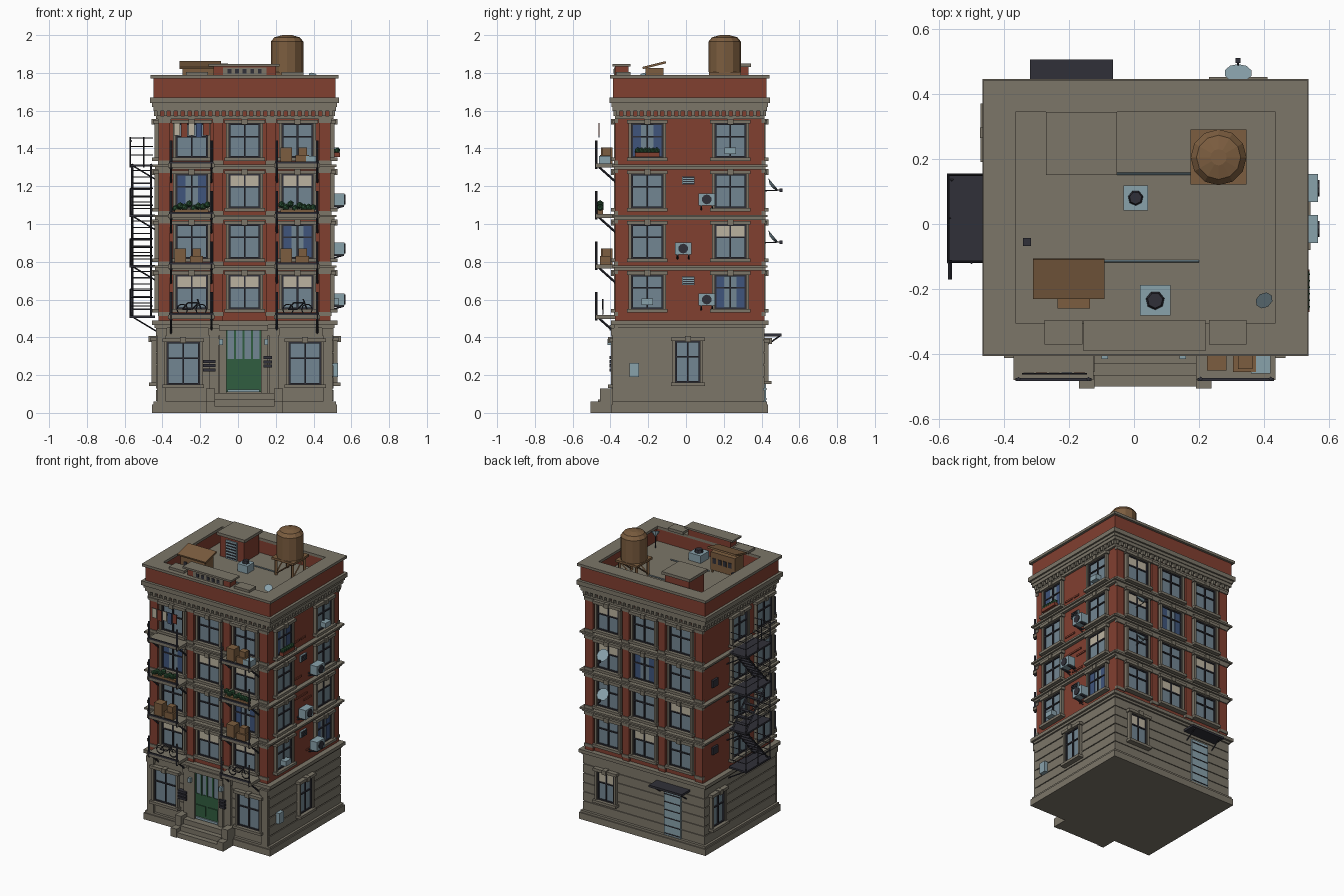
import bpy, bmesh, math, random
from mathutils import Matrix, Vector

random.seed(4)
if "Cube" in bpy.data.objects:
    bpy.data.objects.remove(bpy.data.objects["Cube"], do_unlink=True)


def material(name, *rgb):
    mat = bpy.data.materials.new(name)
    mat.use_nodes = True
    mat.diffuse_color = (*rgb, 1)
    shader = mat.node_tree.nodes["Principled BSDF"]
    shader.inputs["Base Color"].default_value = (*rgb, 1)
    shader.inputs["Roughness"].default_value = .9
    return mat


stone = material("stone", .2, .18, .14)
brick = material("brick", .22, .05, .03)
iron = material("dark_iron", .03, .03, .04)
wood = material("wood", .2, .11, .05)
glass = material("window_glass", .17, .24, .29)
metal = material("pale_metal", .25, .36, .41)
green = material("green_paint", .03, .11, .05)
leaf = material("leaf", .02, .07, .03)
cream = material("cream_cloth", .5, .45, .35)
blue = material("blue_cloth", .05, .09, .2)

parts = {}
WORLD = Matrix()


def paint(part, mat, make):
    bm, mats = parts.setdefault(part, (bmesh.new(), []))
    if mat not in mats:
        mats.append(mat)
    for vert in make(bm)["verts"]:
        for face in vert.link_faces:
            face.material_index = mats.index(mat)


def box(part, mat, x0, x1, y0, y1, z0, z1, frame=WORLD):
    place = Matrix.Translation(((x0 + x1) / 2, (y0 + y1) / 2, (z0 + z1) / 2))
    scale = Matrix.Diagonal((x1 - x0, y1 - y0, z1 - z0, 1))
    paint(part, mat, lambda bm: bmesh.ops.create_cube(bm, size=1, matrix=frame @ place @ scale))


def beam(part, mat, a, b, r1=.004, r2=None, sides=4, frame=WORLD):
    a, b = frame @ Vector(a), frame @ Vector(b)
    turn = (b - a).to_track_quat("Z", "Y").to_matrix().to_4x4()
    paint(part, mat, lambda bm: bmesh.ops.create_cone(
        bm, cap_ends=True, segments=sides, radius1=r1, radius2=r1 if r2 is None else r2,
        depth=(b - a).length, matrix=Matrix.Translation((a + b) / 2) @ turn))


def bush(part, x, y, z, r):
    paint(part, leaf, lambda bm: bmesh.ops.create_icosphere(
        bm, subdivisions=1, radius=r, matrix=Matrix.Translation((x, y, z))))


X0, X1, Y0, Y1 = -.42, .49, -.36, .4


def slab(part, mat, grow, z0, z1):
    box(part, mat, X0 - grow, X1 + grow, Y0 - grow, Y1 + grow, z0, z1)


# Wall frames: local x runs along the wall, local -y points outward
def wall(x, y, degrees):
    return Matrix.Translation((x, y, 0)) @ Matrix.Rotation(math.radians(degrees), 4, "Z")


front, right = wall(0, Y0, 0), wall(X1, 0, 90)
back, left = wall(0, Y1, 180), wall(X0, 0, -90)
floors = [.5 + .267 * k for k in range(4)]
bays = (-.245, .035, .315)


def window(part, frame, u, z, style="plain", w=.165, h=.18, out=0):
    def piece(mat, xa, xb, depth, za, zb):
        box(part, mat, u + xa, u + xb, -out - depth, 0, z + za, z + zb, frame)
    half = w / 2
    piece(glass, -half, half, .004, 0, h)
    if style == "blind":
        piece(cream, -half, half, .007, h * .62, h)
    for s in (-1, 1):
        if style == "curtain":
            piece(blue, *sorted((s * half, s * half * .4)), .007, 0, h)
        piece(iron, *sorted((s * half, s * (half - .008))), .013, 0, h)
        piece(stone, *sorted((s * half, s * (half + .016))), .022, 0, h)
    for za in (0, h * .6, h - .008):
        piece(iron, -half, half, .012, za, za + .008)
    piece(iron, -.004, .004, .012, 0, h)
    piece(stone, -half - .025, half + .025, .03, h, h + .02)
    piece(stone, -.016, .016, .038, h - .004, h + .026)
    piece(stone, -half - .025, half + .025, .036, -.018, 0)


# Ground floor: plinth and rusticated courses
slab("plinth", stone, .035, 0, .045)
slab("plinth", stone, .028, .045, .06)
slab("ground_floor_core", stone, .009, .05, .47)
for k in range(6):
    slab("stone_courses", stone, .015, .063 + k * .065, .122 + k * .065)
slab("ground_cornice", stone, .022, .45, .465)
slab("ground_cornice", stone, .036, .465, .488)

# Brick storeys, belts and pilasters
slab("brick_walls", brick, 0, .48, 1.68)
for z in floors[1:]:
    slab("belt_courses", stone, .02, z - .012, z + .002)
    slab("belt_courses", stone, .032, z + .002, z + .014)
for frame, side in ((front, 1), (back, -1)):
    for x, w in ((-.39, .06), (-.105, .05), (.175, .05), (.46, .06)):
        u = x * side
        for z in floors:
            box("pilasters", brick, u - w / 2, u + w / 2, -.016, 0, z - .01, z + .25, frame)
            for za in (z + .014, z + .235):
                box("pilaster_blocks", stone, u - w / 2 - .004, u + w / 2 + .004, -.022, 0, za, za + .02, frame)
for x in (-.405, -.125, .19, .475):
    box("ground_pilasters", stone, x - .025, x + .025, -.03, 0, .06, .45, front)
    box("ground_pilasters", stone, x - .03, x + .03, -.037, 0, .41, .45, front)

# Main cornice with dentils
for grow, za, zb in ((.015, 1.555, 1.572), (.028, 1.598, 1.62), (.034, 1.62, 1.64), (.046, 1.64, 1.67)):
    slab("main_cornice", stone, grow, za, zb)
for frame, a, b in ((front, X0, X1), (back, -X1, -X0), (right, Y0, Y1), (left, -Y1, -Y0)):
    count = round((b - a) / .036)
    for k in range(count + 1):
        u = a + (b - a) * k / count
        box("dentils", stone, u - .009, u + .009, -.024, 0, 1.572, 1.6, frame)

# Parapet: four walls with a wide cap around the sunken roof
slab("roof_deck", stone, .02, 1.665, 1.682)
for part, mat, grow, inset, za, zb in (("parapet", brick, .027, .05, 1.67, 1.772),
                                       ("parapet_cap", stone, .043, .055, 1.77, 1.788)):
    xa, xb, ya, yb = X0 - grow, X1 + grow, Y0 - grow, Y1 + grow
    box(part, mat, xa, xb, ya, Y0 + inset, za, zb)
    box(part, mat, xa, xb, Y1 - inset, yb, za, zb)
    box(part, mat, xa, X0 + inset, Y0 + inset, Y1 - inset, za, zb)
    box(part, mat, X1 - inset, xb, Y0 + inset, Y1 - inset, za, zb)
box("parapet_crest", brick, -.13, .2, -.375, -.305, 1.78, 1.835)
box("parapet_crest", stone, -.155, .22, -.39, -.295, 1.833, 1.846)
box("parapet_crest", stone, -.08, .15, -.381, -.37, 1.79, 1.828)
for k in range(5):
    box("crest_slots", iron, -.055 + k * .04, -.035 + k * .04, -.385, -.38, 1.797, 1.82)
for x in (-.217, .288):
    box("crest_wings", stone, x - .058, x + .058, -.37, -.295, 1.785, 1.805)

# Windows on every side
styles = (("blind", "blind", "blind"), ("plain", "plain", "curtain"),
          ("curtain", "blind", "blind"), ("plain", "plain", "plain"))
back_styles = (("plain", "blind", "plain"), ("blind", "plain", "plain"),
               ("plain", "curtain", "blind"), ("plain", "plain", "blind"))
side_styles = (("plain", "curtain"), ("plain", "blind"), ("plain", "plain"), ("curtain", "plain"))
for k, z in enumerate(floors):
    for c, x in enumerate(bays):
        window("front_windows", front, x, z + .05, styles[k][c])
        window("back_windows", back, -x, z + .05, back_styles[k][c])
    for c, y in enumerate((-.205, .235)):
        window("right_windows", right, y, z + .05, side_styles[k][c])
    for u in (-.02, .25):
        window("left_windows", left, u, z + .05, random.choice(("plain", "blind")))
for x in (-.29, .355):
    window("front_ground_windows", front, x, .15, w=.17, h=.225, out=.016)
window("right_ground_window", right, .01, .16, w=.13, h=.22, out=.016)
window("left_ground_window", left, -.28, .16, w=.13, h=.22, out=.016)
window("back_ground_window", back, -.32, .17, "blind", w=.13, h=.2, out=.016)

# Entrance door and steps
for x in (-.08, .14):
    box("door_surround", stone, x - .018, x + .018, -.035, 0, .06, .45, front)
box("door_surround", stone, -.1, .16, -.045, 0, .435, .465, front)
box("entrance_door", glass, -.062, .122, -.02, 0, .28, .435, front)
box("entrance_door", green, -.062, .122, -.024, 0, .11, .285, front)
for k in range(5):
    x = -.06 + k * .045
    box("entrance_door", green, x - .005, x + .005, -.027, 0, .28, .435, front)
for x in (-.055, .04):
    box("door_panels", green, x, x + .075, -.03, -.02, .14, .21, front)
box("door_kick_plate", metal, -.055, .115, -.032, -.02, .11, .125, front)
for k in range(3):
    box("front_steps", stone, -.125, .195, -.5 + k * .035, Y0, 0, .035 * (k + 1))
for x in (-.145, .215):
    box("step_cheeks", stone, x - .024, x + .024, -.505, Y0, 0, .06)
    box("step_cheeks", stone, x - .024, x + .024, -.455, Y0, 0, .13)
for x, z in ((-.15, .25), (.15, .27)):
    for k in range(3):
        box("mail_boxes", iron, x - .035 if x < 0 else x - .015, x + .03, -.045, 0, z + k * .022 - .03, z + k * .022 - .014, front)
for x in (-.09, .15):
    box("door_lamps", metal, x - .01, x + .01, -.055, -.03, .36, .39, front)

# Back door and canopy
box("back_door", metal, .125, .255, -.024, 0, .03, .37, back)
for k in range(6):
    box("back_door", iron, .13, .25, -.028, -.02, .07 + k * .055, .075 + k * .055, back)
box("back_canopy", iron, .065, .32, -.105, 0, .405, .42, back)
for u in (.09, .295):
    beam("back_canopy", iron, (u, -.1, .41), (u, 0, .34), frame=back)


# Balcony contents
def bicycle(x, z):
    y = -.44
    for cx in (x - .05, x + .05):
        rim = [(cx + .028 * math.cos(t * math.pi / 5), y, z + .03 + .028 * math.sin(t * math.pi / 5)) for t in range(11)]
        for a, b in zip(rim, rim[1:]):
            beam("bicycles", iron, a, b, .003)
    path = [(x - .05, y, z + .03), (x - .02, y, z + .065), (x + .035, y, z + .065), (x, y, z + .03)]
    for a, b in zip(path, path[1:] + path[:1]):
        beam("bicycles", iron, a, b)
    beam("bicycles", iron, (x + .05, y, z + .03), (x + .03, y, z + .085))


def crates(x, z):
    box("crates", wood, x - .09, x - .03, -.45, -.39, z, z + .085)
    box("crates", wood, x - .01, x + .06, -.455, -.4, z, z + .045)
    box("crates", wood, x + .005, x + .05, -.445, -.4, z + .045, z + .085)


def planter(x, z):
    box("planters", wood, x - .09, x + .09, -.47, -.44, z, z + .025)
    for k in range(8):
        bush("plants", x - .085 + k * .024, -.455, z + random.uniform(.03, .055), .02)


def laundry(x, z):
    beam("laundry", iron, (x - .1, -.46, z + .215), (x + .1, -.46, z + .215), .002)
    for k, mat in enumerate((cream, brick, cream, blue, brick)):
        a = x - .095 + k * .039
        box("laundry", mat, a, a + .033, -.463, -.457, z + .15 - .012 * (k % 2), z + .215)


contents = ((bicycle, bicycle), (crates, crates), (planter, planter), (laundry, crates))
for z, props in zip(floors, contents):
    for x, prop in zip((bays[0], bays[2]), props):
        box("balcony_slabs", stone, x - .125, x + .12, -.48, Y0, z - .002, z + .018)
        box("balcony_rails", iron, x - .12, x + .115, -.482, -.474, z + .018, z + .03)
        for s in (-.11, .105):
            beam("balcony_rails", iron, (x + s, -.476, z - .01), (x + s, -.476, z + .14), .007)
            beam("balcony_brackets", iron, (x + s, -.46, z), (x + s, Y0 - .01, z - .08), .006)
        prop(x, z + .018)
box("balcony_cooler", metal, .36, .42, -.46, -.4, 1.32, 1.36)

# Right wall fittings
for y, z in ((.11, 1.13), (-.015, .87), (.11, .6)):
    box("air_conditioners", metal, X1 + .02, X1 + .075, y - .043, y + .043, z - .032, z + .032)
    beam("air_conditioners", iron, (X1 + .07, y, z), (X1 + .08, y, z), .026, sides=10)
    for s in (-.03, .03):
        beam("unit_brackets", iron, (X1, y + s, z - .055), (X1 + .07, y + s, z - .035))
        box("unit_brackets", iron, X1, X1 + .07, y + s - .004, y + s + .004, z - .04, z - .032)
for z in (.7, 1.23):
    box("wall_vents", metal, X1, X1 + .012, -.02, .045, z - .022, z + .022)
    for k in range(4):
        box("wall_vents", iron, X1, X1 + .016, -.017, .042, z - .017 + k * .01, z - .012 + k * .01)
box("meter_box", metal, X1, X1 + .04, -.3, -.25, .19, .265)
box("window_planter", brick, X1 + .02, X1 + .05, -.27, -.14, 1.355, 1.378)
for k in range(6):
    bush("plants", X1 + .035, -.255 + k * .02, 1.388, .018)
for y, z in ((-.205, .57), (.235, 1.37)):
    box("window_coolers", metal, X1, X1 + .045, y - .03, y + .03, z, z + .035)
for k in range(16):
    y, z = random.uniform(-.08, .11), random.choice((.56, .64, .82, .92, .96, 1.1, 1.43, 1.36))
    box("raised_bricks", brick, X1, X1 + .006, y - .025, y + .025, z, z + .012)
for z in (.68, 1.15):
    box("wall_vents", iron, X0 - .015, X0, .26, .32, z - .025, z + .025)

# Fire escape on the left wall
for k, z in enumerate(floors):
    z += .015
    box("fire_escape_platforms", iron, -.575, X0 - .02, -.12, .155, z - .012, z)
    for y in (-.115, .018, .15):
        beam("fire_escape_rails", iron, (-.57, y, z), (-.57, y, z + .14))
        beam("fire_escape_brackets", iron, (-.57, y, z), (X0, y, z - .09))
    for h in (.05, .095, .14):
        beam("fire_escape_rails", iron, (-.57, -.115, z + h), (-.57, .15, z + h), .003)
        for y in (-.115, .15):
            beam("fire_escape_rails", iron, (-.57, y, z + h), (X0 - .03, y, z + h), .003)
    if k < 3:
        s = 1 if k % 2 else -1
        for x in (-.56, -.46):
            beam("fire_escape_stairs", iron, (x, .018 + s * .12, z), (x, .018 - s * .12, z + .267), .006)
        for t in range(1, 8):
            y = .018 + s * (.12 - .03 * t)
            box("fire_escape_stairs", iron, -.56, -.46, y - .012, y + .012, z + .0334 * t - .003, z + .0334 * t + .003)
for x in (-.57, -.5):
    beam("fire_escape_top_posts", iron, (x, -.12, 1.3), (x, -.12, 1.46))
beam("fire_escape_arm", iron, (-.566, -.17, 1.44), (-.566, -.11, 1.44), .006)

# Dishes on the back wall
for z in (1.205, .93):
    beam("back_dishes", metal, (.32, .452, z - .006), (.32, .464, z + .004), .015, .043, 10)
    beam("back_dishes", iron, (.32, Y1, z - .03), (.32, .505, z - .025), .003)
    box("back_dishes", iron, .312, .328, .495, .51, z - .035, z - .018)

# Water tank on its stand
tx, ty = .26, .205
for sx in (-.065, .065):
    for sy in (-.065, .065):
        beam("tank_legs", wood, (tx + sx, ty + sy, 1.68), (tx + sx, ty + sy, 1.8), .011)
    beam("tank_legs", wood, (tx + sx, ty - .065, 1.69), (tx + sx, ty + .065, 1.79), .005)
    beam("tank_legs", wood, (tx - .065, ty + sx, 1.69), (tx + .065, ty + sx, 1.79), .005)
box("tank_platform", wood, tx - .086, tx + .086, ty - .084, ty + .086, 1.79, 1.805)
for za, zb, ra, rb in ((1.805, 1.965, .086, .086), (1.965, 1.988, .086, .068), (1.988, 2, .068, .025)):
    beam("water_tank", wood, (tx, ty, za), (tx, ty, zb), ra, rb, 12)

# Stair shed, coop and roof vents
box("stair_shed", brick, -.255, -.07, .165, .33, 1.68, 1.83)
box("stair_shed", stone, -.27, -.053, .15, .345, 1.83, 1.85)
box("shed_door", metal, -.205, -.12, .157, .166, 1.68, 1.81)
for k in range(6):
    box("shed_door", iron, -.2, -.125, .153, .16, 1.69 + k * .02, 1.697 + k * .02)
box("coop", wood, -.295, -.105, -.215, -.12, 1.7, 1.825)
tilt = Matrix.Translation((-.2, -.168, 1.84)) @ Matrix.Rotation(math.radians(14), 4, "X")
box("coop_roof", wood, -.11, .11, -.063, .063, -.005, .007, tilt)
for x in (-.285, -.115):
    for y in (-.205, -.13):
        beam("coop_legs", wood, (x, y, 1.68), (x, y, 1.72), .008)
box("coop_ledge", wood, -.235, -.135, -.26, -.21, 1.72, 1.73)
for k in range(4):
    box("coop_holes", iron, -.27 + k * .04, -.245 + k * .04, -.219, -.116, 1.75, 1.785)
for x, y, r in ((.005, .08, .038), (.065, -.235, .047)):
    box("roof_vents", metal, x - r, x + r, y - r, y + r, 1.68, 1.735)
    beam("roof_vents", iron, (x, y, 1.73), (x, y, 1.755), r * .65, r * .5, 7)
beam("roof_dish", metal, (.39, -.22, 1.76), (.4, -.235, 1.785), .004, .028, 8)
beam("roof_dish", iron, (.39, -.22, 1.68), (.39, -.22, 1.765))
box("roof_flue", iron, -.342, -.317, -.068, -.043, 1.68, 1.76)
beam("roof_pipes", metal, (-.07, .155, 1.69), (.18, .155, 1.69))
beam("roof_pipes", metal, (-.1, -.115, 1.69), (.2, -.115, 1.69))

# Turn the collected parts into objects
for name, (bm, mats) in parts.items():
    mesh = bpy.data.meshes.new(name)
    bm.to_mesh(mesh)
    bm.free()
    for mat in mats:
        mesh.materials.append(mat)
    bpy.context.collection.objects.link(bpy.data.objects.new(name, mesh))
